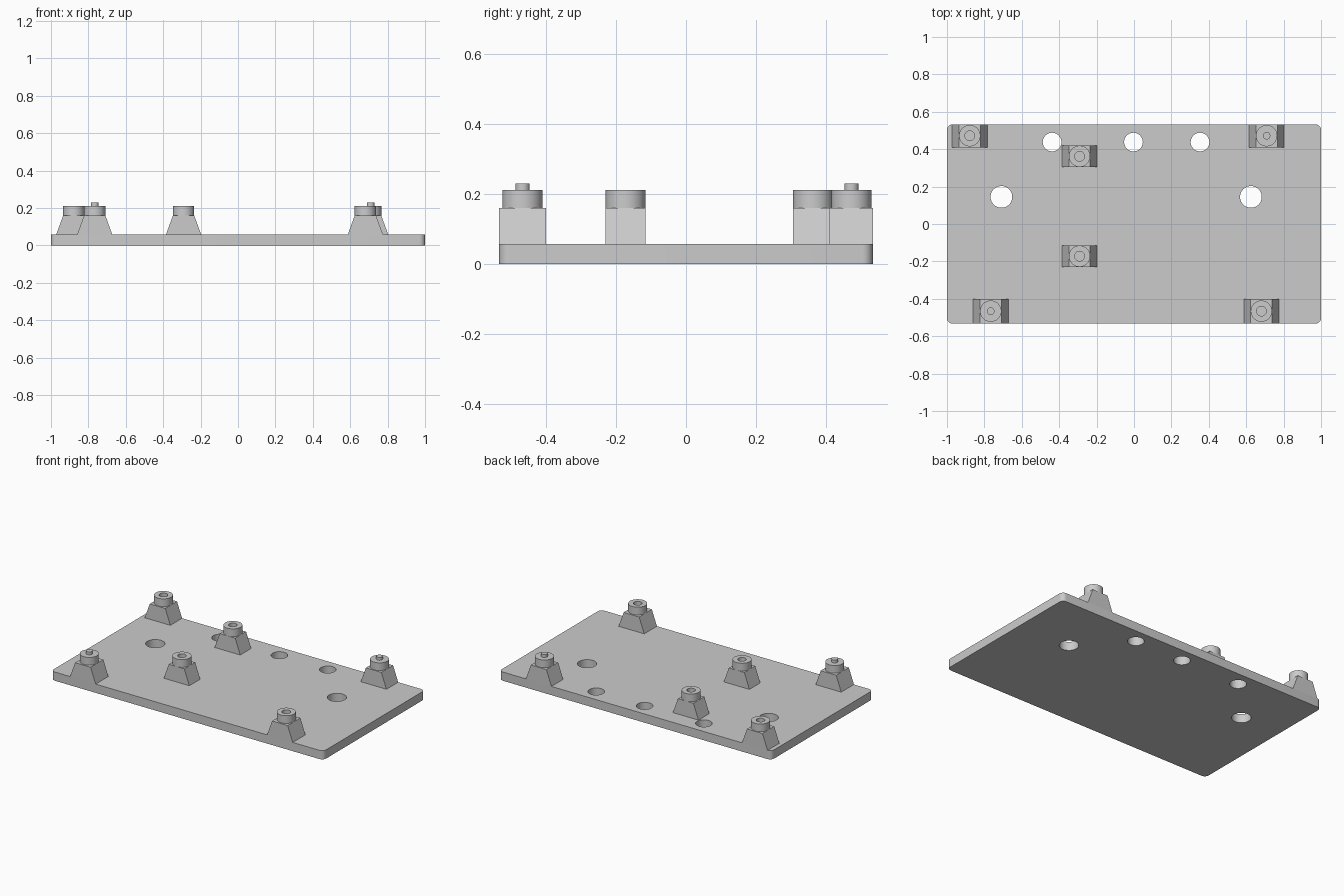
import bpy, bmesh
from math import pi, sin, cos

if "Cube" in bpy.data.objects:
    bpy.data.objects.remove(bpy.data.objects["Cube"])

HALF_X, HALF_Y, PLATE_TOP = 1.0, 0.533, 0.058
BLOCK_TOP, COLLAR_TOP, PIN_TOP = 0.16, 0.211, 0.23
COLLAR_R, HOLE_R, PIN_R = 0.057, 0.026, 0.02

grey = bpy.data.materials.new("plain_grey")
grey.use_nodes = True
colour = (0.6, 0.6, 0.6, 1)
grey.diffuse_color = colour
grey.node_tree.nodes["Principled BSDF"].inputs["Base Color"].default_value = colour


def finish(name, bm, smooth=False):
    bmesh.ops.recalc_face_normals(bm, faces=bm.faces)
    mesh = bpy.data.meshes.new(name)
    bm.to_mesh(mesh)
    bm.free()
    mesh.materials.append(grey)
    obj = bpy.data.objects.new(name, mesh)
    bpy.context.collection.objects.link(obj)
    bpy.ops.object.select_all(action='DESELECT')
    obj.select_set(True)
    bpy.context.view_layer.objects.active = obj
    if smooth:
        bpy.ops.object.shade_smooth_by_angle(angle=pi / 6)
    return obj


def extrude(bm, points, vector):
    """Solid prism from an outline."""
    face = bm.faces.new([bm.verts.new(p) for p in points])
    new = bmesh.ops.extrude_face_region(bm, geom=[face], use_keep_orig=True)["geom"]
    bmesh.ops.translate(bm, vec=vector, verts=[v for v in new if isinstance(v, bmesh.types.BMVert)])


def circle(x, y, z, r, n=48):
    return [(x + r * cos(2 * pi * i / n), y + r * sin(2 * pi * i / n), z) for i in range(n)]


# Base plate with rounded corners
bm = bmesh.new()
radius, steps, outline = 0.03, 8, []
for q, (sx, sy) in enumerate([(1, 1), (-1, 1), (-1, -1), (1, -1)]):
    for i in range(steps + 1):
        a = (q + i / steps) * pi / 2
        outline.append((sx * (HALF_X - radius) + radius * cos(a),
                        sy * (HALF_Y - radius) + radius * sin(a), 0))
extrude(bm, outline, (0, 0, PLATE_TOP))
plate = finish("base_plate", bm)

# Through holes: three small along the back, two larger
bm = bmesh.new()
for x, y, r in [(-0.438, 0.438, 0.05), (-0.003, 0.438, 0.05), (0.353, 0.438, 0.05),
                (-0.709, 0.145, 0.058), (0.625, 0.145, 0.058)]:
    extrude(bm, circle(x, y, -0.05, r), (0, 0, 0.2))
cutter = finish("hole_cutter", bm)
cutter.hide_render = True
bpy.context.view_layer.objects.active = plate
cut = plate.modifiers.new("holes", 'BOOLEAN')
cut.operation, cut.solver, cut.object = 'DIFFERENCE', 'EXACT', cutter
bpy.ops.object.modifier_apply(modifier=cut.name)
bpy.data.objects.remove(cutter)
bpy.ops.object.select_all(action='DESELECT')
plate.select_set(True)
bpy.ops.object.shade_smooth_by_angle(angle=pi / 6)


def standoff(name, x, y, y_min, y_max, pin):
    # Tapered block
    bm = bmesh.new()
    profile = [(-0.094, PLATE_TOP), (0.094, PLATE_TOP), (COLLAR_R, BLOCK_TOP), (-COLLAR_R, BLOCK_TOP)]
    extrude(bm, [(x + px, y_min, pz) for px, pz in profile], (0, y_max - y_min, 0))
    finish(name + "_block", bm)

    # Round collar, with a blind screw hole or a locating pin
    bm = bmesh.new()
    inner, end = (PIN_R, PIN_TOP) if pin else (HOLE_R, BLOCK_TOP + 0.002)
    rings = [[bm.verts.new(p) for p in circle(x, y, z, r)]
             for r, z in [(COLLAR_R, BLOCK_TOP), (COLLAR_R, COLLAR_TOP), (inner, COLLAR_TOP), (inner, end)]]
    for low, high in zip(rings, rings[1:]):
        for i in range(len(low)):
            bm.faces.new((low[i - 1], low[i], high[i], high[i - 1]))
    bm.faces.new(rings[0])
    bm.faces.new(rings[-1])
    finish(name + "_collar", bm, True)


FRONT, BACK = (-0.466, -HALF_Y, -0.4), (0.472, 0.41, HALF_Y)
standoff("front_right_standoff", -0.766, *FRONT, True)
standoff("front_left_standoff", 0.681, *FRONT, False)
standoff("back_right_standoff", -0.878, *BACK, False)
standoff("back_left_standoff", 0.709, *BACK, True)
for name, y in (("middle_front_standoff", -0.172), ("middle_back_standoff", 0.362)):
    standoff(name, -0.291, y, y - COLLAR_R, y + COLLAR_R, False)
